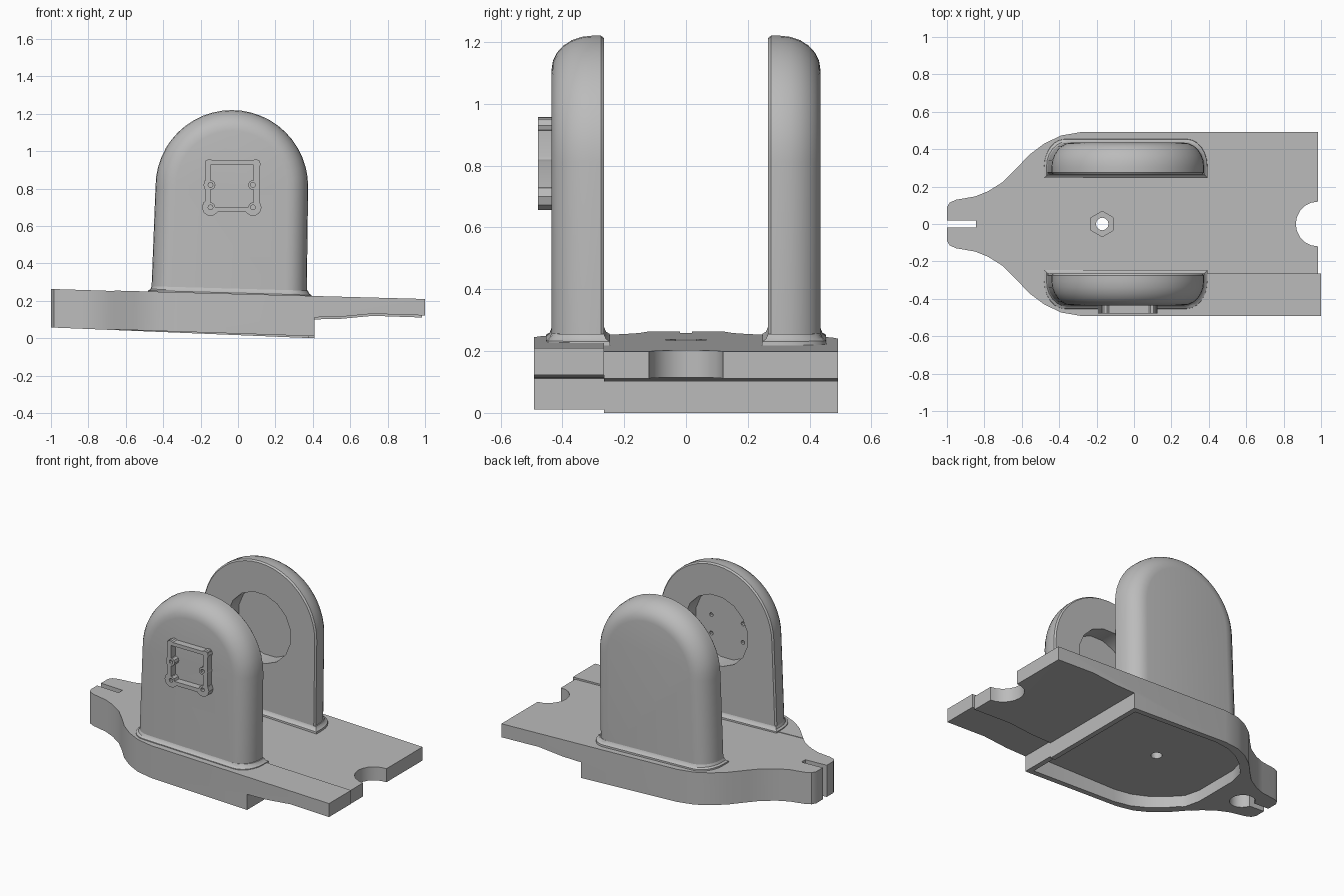
import bpy, bmesh
from math import pi, sin, cos, radians
from mathutils import Matrix, Vector

if "Cube" in bpy.data.objects:
    bpy.data.objects.remove(bpy.data.objects["Cube"])

grey = bpy.data.materials.new("plain_grey")
grey.use_nodes = True
COLOUR = (0.5, 0.5, 0.5, 1)
grey.diffuse_color = COLOUR
grey.node_tree.nodes["Principled BSDF"].inputs["Base Color"].default_value = COLOUR


def loft(name, rings):
    """Closed solid through rings that have equal point counts."""
    bm = bmesh.new()
    loops = [[bm.verts.new(p) for p in ring] for ring in rings]
    n = len(loops[0])
    for a, b in zip(loops, loops[1:]):
        for i in range(n):
            j = (i + 1) % n
            bm.faces.new((a[i], a[j], b[j], b[i]))
    bm.faces.new(loops[0][::-1])
    bm.faces.new(loops[-1])
    bmesh.ops.recalc_face_normals(bm, faces=bm.faces)
    mesh = bpy.data.meshes.new(name)
    bm.to_mesh(mesh)
    bm.free()
    mesh.materials.append(grey)
    obj = bpy.data.objects.new(name, mesh)
    bpy.context.collection.objects.link(obj)
    return obj


def prism_z(name, outline, z0, z1):
    return loft(name, [[(x, y, z) for x, y in outline] for z in (z0, z1)])


def prism_y(name, outline, y0, y1):
    return loft(name, [[(x, y, z) for x, z in outline] for y in (y0, y1)])


def circle(cx, cy, r, sides, turn=0.0):
    return [(cx + r * cos(turn + 2 * pi * i / sides),
             cy + r * sin(turn + 2 * pi * i / sides)) for i in range(sides)]


def box(x0, x1, y0, y1):
    return [(x0, y0), (x1, y0), (x1, y1), (x0, y1)]


def combine(obj, tool, operation):
    """Apply a boolean and drop the tool."""
    mod = obj.modifiers.new("boolean", "BOOLEAN")
    mod.operation, mod.object, mod.solver = operation, tool, "EXACT"
    tool.hide_render = True
    bpy.context.view_layer.update()
    bpy.context.view_layer.objects.active = obj
    bpy.ops.object.modifier_apply(modifier=mod.name)
    bpy.data.objects.remove(tool)


def smooth(obj, angle=35):
    bpy.ops.object.select_all(action="DESELECT")
    obj.select_set(True)
    bpy.context.view_layer.objects.active = obj
    bpy.ops.object.shade_smooth_by_angle(angle=radians(angle))


# Base: boat-shaped outline cut by a slightly sloping side profile
half = [(-1, 0.09), (-0.985, 0.115), (-0.95, 0.13), (-0.85, 0.147), (-0.78, 0.175),
        (-0.7, 0.225), (-0.64, 0.285), (-0.56, 0.37), (-0.48, 0.43), (-0.39, 0.473),
        (-0.28, 0.492)]
hull = half + [(1.1, 0.492)] + [(x, -y) for x, y in [(1.1, 0.492)] + half[::-1]]
pocket = [(x + 0.045, y - 0.035) for x, y in half[6:]]
pocket = [(-0.62, 0.15)] + pocket + [(0.375, 0.457)]
pocket += [(x, -y) for x, y in pocket[::-1]]


def base_part(name, y0, y1, end, drop):
    side = [(-1.1, 0.267), (end, 0.21 - drop), (end, 0.122 - drop), (0.72, 0.131 - drop),
            (0.55, 0.115 - drop), (0.41, 0.112 - drop), (0.41, 0.011 - drop), (-1.1, 0.062)]
    part = prism_y(name, side, y0, y1)
    combine(part, prism_z("hull_cutter", hull, -0.2, 0.5), "INTERSECT")
    combine(part, prism_z("pocket_cutter", pocket, -0.1, 0.115), "DIFFERENCE")
    return part


deck = base_part("base_deck", -0.265, 0.6, 0.985, 0.011)
strip = base_part("base_front_strip", -0.6, -0.265, 1.0, 0.0)
cuts = [prism_z("end_notch", circle(0.985, 0, 0.12, 20), -0.1, 0.5),
        prism_z("nose_slot", box(-1.1, -0.845, -0.02, 0.02), -0.1, 0.5),
        prism_z("nose_bore", circle(-0.82, 0, 0.075, 20), -0.1, 0.19),
        prism_z("hex_pocket", circle(-0.17, 0, 0.068, 6, pi / 6), 0.195, 0.5),
        prism_z("bolt_hole", circle(-0.17, 0, 0.034, 12), -0.1, 0.5)]
for cut in cuts:
    combine(deck, cut, "DIFFERENCE")
smooth(deck)
smooth(strip)

# Towers: arched slabs, outer edge rolled over, round recess inside
CX, CZ, R = -0.033, 0.812, 0.408
IN, OUT = 0.265, 0.435
HOLES = [(-0.147, 0.7), (0.08, 0.7), (-0.147, 0.82), (0.08, 0.82)]


def arch(y, inset):
    r = R - inset
    ring = [(CX + r * cos(pi * i / 24), y, CZ + r * sin(pi * i / 24)) for i in range(25)]
    return ring + [(CX - 0.012 - r - 0.012, y, 0.2), (CX - 0.012 + r + 0.004, y, 0.2)]


def tower(name, side):
    rings = [arch(side * IN, 0.008), arch(side * (IN + 0.01), 0)]
    for i in range(7):
        t = pi / 2 * i / 6
        rings.append(arch(side * (0.305 + 0.13 * sin(t)), 0.11 * (1 - cos(t))))
    obj = loft(name, rings)
    ends = sorted((side * 0.2, side * 0.375))
    combine(obj, prism_y("recess", circle(CX, 0.79, 0.228, 16, pi / 16), *ends), "DIFFERENCE")
    return obj


front_tower = tower("front_tower", -1)
back_tower = tower("back_tower", 1)
for x, z in HOLES:
    combine(front_tower, prism_y("screw_hole", circle(x, z, 0.013, 8), -0.6, -0.3), "DIFFERENCE")
smooth(front_tower)
smooth(back_tower)


# Skirts: flared fillets where the towers meet the base
def plan(side, z, grow):
    x0, x1 = -0.462 - grow, 0.374 + grow
    pts = [(x0, IN - grow), (x1, IN - grow)]
    for i in range(7):
        t = pi / 2 * i / 6
        pts.append((x1 - 0.11 * (1 - cos(t)), 0.305 + (0.13 + grow) * sin(t)))
    for i in range(6, -1, -1):
        t = pi / 2 * i / 6
        pts.append((x0 + 0.11 * (1 - cos(t)), 0.305 + (0.13 + grow) * sin(t)))
    return [(x, side * y, z - 0.028 * x) for x, y in pts]


for name, side in (("front_skirt", -1), ("back_skirt", 1)):
    smooth(loft(name, [plan(side, 0.22, 0.02), plan(side, 0.242, 0.018),
                       plan(side, 0.25, 0.006), plan(side, 0.265, 0.0)]))

# Mounting frame on the front tower, with bosses around the screw holes
FY = (-0.479, -0.425)
frame = prism_y("mount_frame", box(-0.175, 0.115, 0.675, 0.95), *FY)
bosses = [(x, z, 0.046 if z < 0.75 else 0.038) for x, z in HOLES]
bosses += [(-0.152, 0.932, 0.026), (0.095, 0.93, 0.026)]
for x, z, r in bosses:
    combine(frame, prism_y("boss", circle(x, z, r, 10), *FY), "UNION")
opening = prism_y("opening", box(-0.147, 0.083, 0.7, 0.927), -0.6, -0.3)
combine(frame, opening, "DIFFERENCE")
# Screw bosses keep a ring of material inside the opening
for x, z in HOLES:
    combine(frame, prism_y("ring", circle(x, z, 0.026, 10), *FY), "UNION")
for x, z in HOLES:
    combine(frame, prism_y("screw_hole", circle(x, z, 0.013, 8), -0.6, -0.3), "DIFFERENCE")
bevel = frame.modifiers.new("bevel", "BEVEL")
bevel.width, bevel.segments, bevel.limit_method = 0.004, 1, "ANGLE"
smooth(frame)
